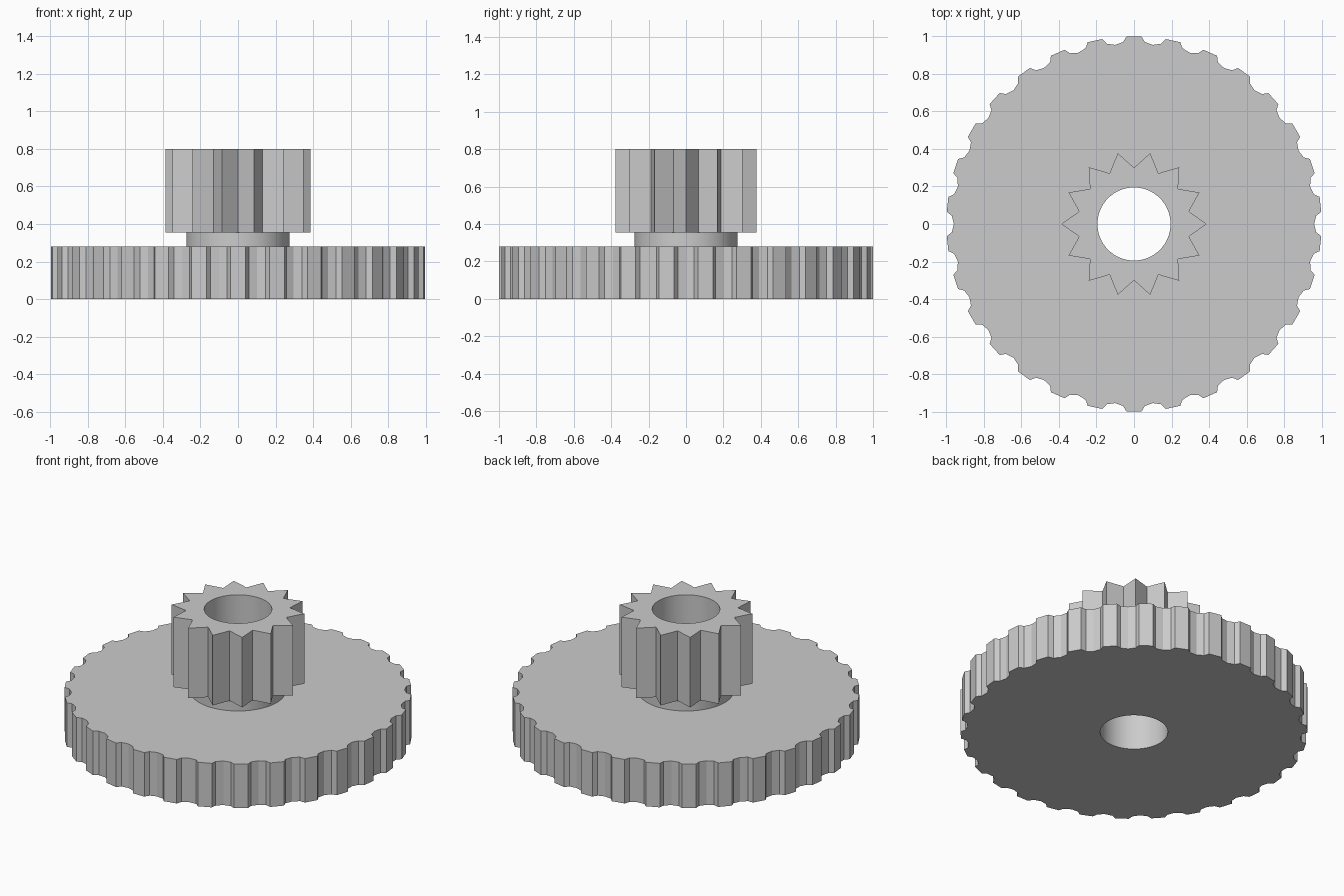
import bpy
import bmesh
import math

cube = bpy.data.objects.get("Cube")
if cube:
    bpy.data.objects.remove(cube)

grey = bpy.data.materials.new("plain_grey")
grey.use_nodes = True
colour = (0.6, 0.6, 0.6, 1)
grey.diffuse_color = colour
grey.node_tree.nodes["Principled BSDF"].inputs["Base Color"].default_value = colour

BORE = 0.195


def ring(radius, segments=64):
    """Circle outline."""
    return [(radius, math.tau * i / segments) for i in range(segments)]


def toothed(count, tooth, first):
    """Repeat one tooth, given as (radius, degrees from its centre)."""
    step = 360 / count
    return [(r, math.radians(first + i * step + a))
            for i in range(count) for r, a in tooth]


def bored_part(name, outline, bottom, top, caps=True):
    """Extrude an outline with a round hole through its middle."""
    bm = bmesh.new()
    rims = {bottom: [], top: []}
    for loop in (outline, ring(BORE)):
        levels = {}
        for z in rims:
            verts = [bm.verts.new((r * math.cos(a), r * math.sin(a), z)) for r, a in loop]
            levels[z] = verts
            rims[z] += [bm.edges.new((v, verts[i - 1])) for i, v in enumerate(verts)]
        low, high = levels[bottom], levels[top]
        for i in range(len(loop)):
            quad = (low[i - 1], low[i], high[i], high[i - 1])
            bm.faces.new(quad if loop is outline else quad[::-1])
    if caps:
        for z, edges in rims.items():
            up = 1 if z == top else -1
            made = bmesh.ops.triangle_fill(bm, edges=edges, use_beauty=True,
                                           normal=(0, 0, up))["geom"]
            for f in made:
                if isinstance(f, bmesh.types.BMFace):
                    f.normal_update()
                    if f.normal.z * up < 0:
                        f.normal_flip()
    mesh = bpy.data.meshes.new(name)
    bm.to_mesh(mesh)
    bm.free()
    mesh.materials.append(grey)
    obj = bpy.data.objects.new(name, mesh)
    bpy.context.collection.objects.link(obj)
    bpy.ops.object.select_all(action='DESELECT')
    obj.select_set(True)
    bpy.context.view_layer.objects.active = obj
    bpy.ops.object.shade_smooth_by_angle(angle=math.radians(8))
    return obj


# Wide gear with flat-tipped teeth and shallow V valleys
wide_tooth = [(0.972, -3.4), (1, -2.3), (1, 2.3), (0.972, 3.4), (0.96, 6)]
bored_part("wide_gear", toothed(30, wide_tooth, 90), 0, 0.28)

# Round collar between the gears
bored_part("collar", ring(0.275), 0.28, 0.355, caps=False)

# Small gear with pointed teeth
pointed_tooth = [(0.387, 0), (0.3, 180 / 14)]
bored_part("small_gear", toothed(14, pointed_tooth, 0), 0.355, 0.8)
